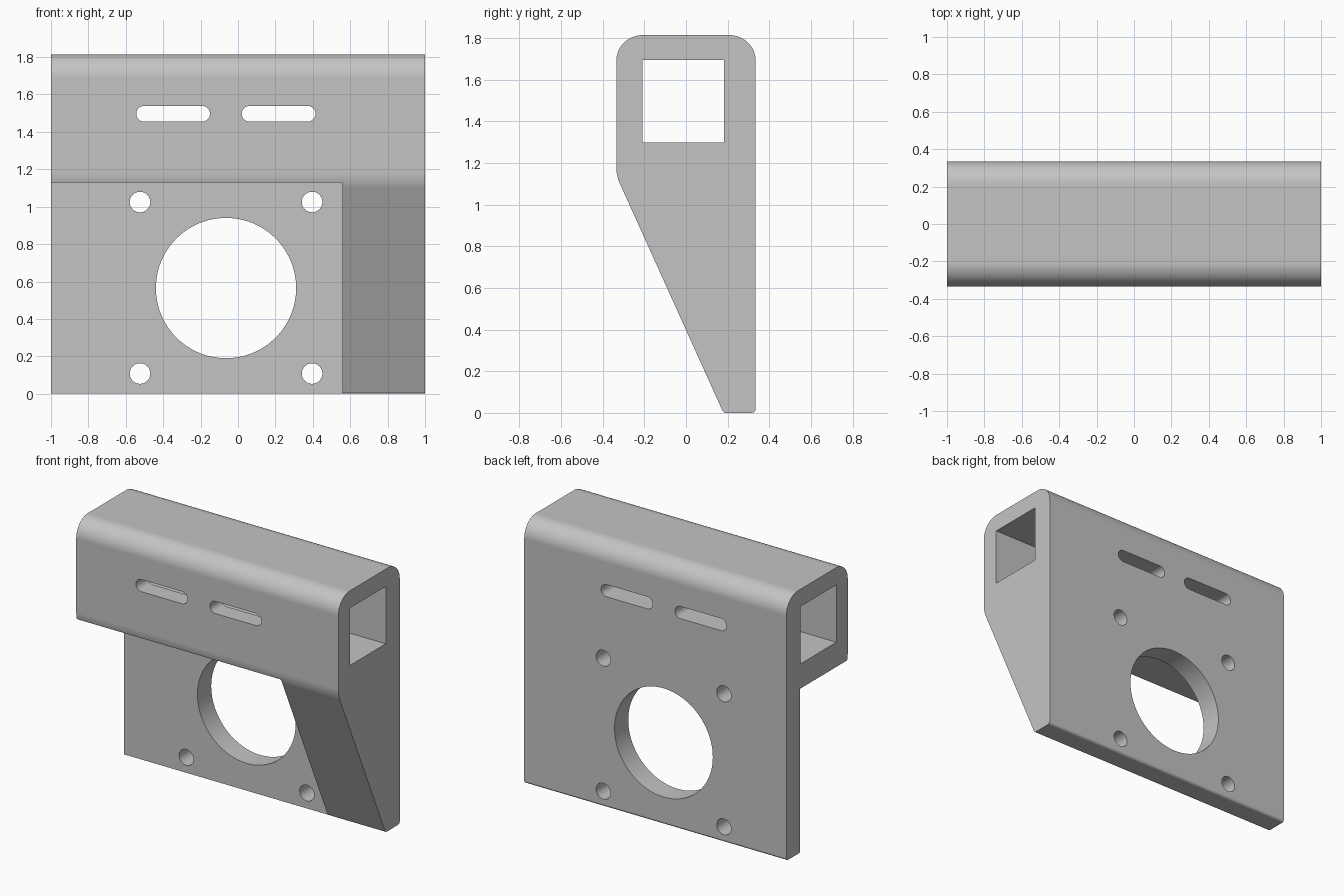
import bpy, bmesh, math
from mathutils import Vector, Matrix

cube = bpy.data.objects.get("Cube")
if cube:
    bpy.data.objects.remove(cube, do_unlink=True)

grey = bpy.data.materials.new("plain grey")
grey.use_nodes = True
GREY = (0.55, 0.55, 0.55, 1)
grey.diffuse_color = GREY
grey.node_tree.nodes["Principled BSDF"].inputs["Base Color"].default_value = GREY


def rounded(corners, steps=12):
    """Outline with every (u, v, radius) corner replaced by a tangent arc."""
    out = []
    n = len(corners)
    for i, (u, v, r) in enumerate(corners):
        p = Vector((u, v))
        if r == 0:
            out.append(p)
            continue
        a = (Vector(corners[i - 1][:2]) - p).normalized()
        b = (Vector(corners[(i + 1) % n][:2]) - p).normalized()
        half = a.angle(b) / 2
        centre = p + (a + b).normalized() * (r / math.sin(half))
        start = p + a * (r / math.tan(half)) - centre
        end = p + b * (r / math.tan(half)) - centre
        turn = math.pi - 2 * half
        for k in range(steps + 1):
            t = k / steps
            out.append(centre + (start * math.sin((1 - t) * turn)
                                 + end * math.sin(t * turn)) / math.sin(turn))
    return out


def prism(name, outline, axis, lo, hi):
    """Extrude an outline along x (outline in y, z) or y (outline in x, z)."""
    def place(p, d):
        return (d, p.x, p.y) if axis == "x" else (p.x, d, p.y)
    bm = bmesh.new()
    face = bm.faces.new([bm.verts.new(place(p, lo)) for p in outline])
    grown = bmesh.ops.extrude_face_region(bm, geom=[face])
    shift = Vector(place(Vector((0, 0)), hi - lo))
    bmesh.ops.translate(bm, vec=shift,
                        verts=[g for g in grown["geom"] if isinstance(g, bmesh.types.BMVert)])
    bmesh.ops.recalc_face_normals(bm, faces=bm.faces)
    mesh = bpy.data.meshes.new(name)
    bm.to_mesh(mesh)
    bm.free()
    obj = bpy.data.objects.new(name, mesh)
    mesh.materials.append(grey)
    bpy.context.collection.objects.link(obj)
    return obj


def box(u0, u1, v0, v1):
    return [Vector(c) for c in ((u0, v0), (u1, v0), (u1, v1), (u0, v1))]


def circle(x, z, r, sides):
    return [Vector((x + r * math.cos(a), z + r * math.sin(a)))
            for a in (2 * math.pi * k / sides for k in range(sides))]


def slot(x, z, half_length, r):
    return [Vector((x + s * (half_length - r) + r * math.cos(a), z + r * math.sin(a)))
            for s, first in ((1, -math.pi / 2), (-1, math.pi / 2))
            for a in (first + math.pi * k / 16 for k in range(17))]


# Bracket body: side profile swept across the full width
D, H, FRONT = 0.335, 1.815, 0.185
bracket = prism("bracket", rounded([
    (0.18, 0, 0.02), (D, 0, 0.02), (D, H, 0.125),
    (-D, H, 0.125), (-D, 1.14, 0.2)]), "x", -1, 1)

# Cutters: open pocket beside the gusset, square tunnel, bores and slots
cutters = [
    prism("pocket_cutter", box(-1.2, 0.56, -0.2, 1.13), "y", -0.6, FRONT),
    prism("tunnel_cutter", box(-0.21, 0.182, 1.3, 1.695), "x", -1.2, 1.2),
    prism("bore_cutter", circle(-0.064, 0.565, 0.375, 96), "y", 0, 0.6),
]
for x in (-0.524, 0.396):
    for z in (0.108, 1.025):
        cutters.append(prism("bolt_hole_cutter", circle(x, z, 0.055, 40), "y", 0.1, 0.6))
for x in (-0.347, 0.217):
    cutters.append(prism("slot_cutter", slot(x, 1.497, 0.197, 0.042), "y", -0.6, 0.6))

bpy.ops.object.select_all(action="DESELECT")
bpy.context.view_layer.objects.active = bracket
bracket.select_set(True)
for cutter in cutters:
    cutter.hide_render = True
    cut = bracket.modifiers.new("cut", "BOOLEAN")
    cut.operation = "DIFFERENCE"
    cut.solver = "EXACT"
    cut.object = cutter
    bpy.ops.object.modifier_apply(modifier=cut.name)
    bpy.data.objects.remove(cutter, do_unlink=True)

# Smooth fillets and bores, crisp flats
bpy.ops.object.shade_smooth_by_angle(angle=math.radians(20))
weighted = bracket.modifiers.new("weighted normals", "WEIGHTED_NORMAL")
weighted.keep_sharp = True
